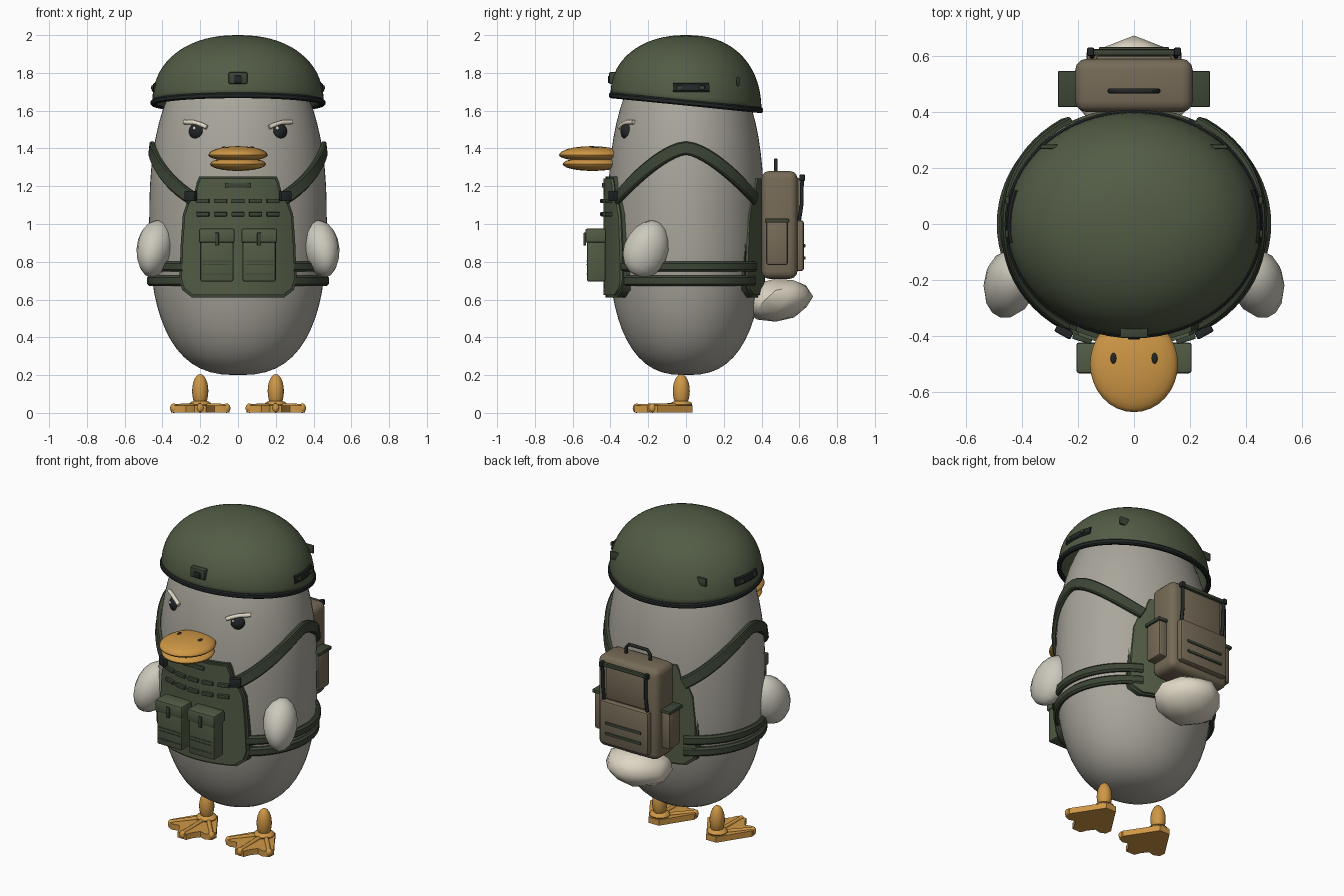
import bpy, bmesh, math, random
from math import sin, cos, pi, radians
from mathutils import Vector, Matrix

if "Cube" in bpy.data.objects:
    bpy.data.objects.remove(bpy.data.objects["Cube"])

random.seed(3)
RY = 0.88  # body depth / width


def mat(name, r, g, b):
    m = bpy.data.materials.new(name)
    m.diffuse_color = (r, g, b, 1)
    m.use_nodes = True
    m.node_tree.nodes["Principled BSDF"].inputs["Base Color"].default_value = m.diffuse_color
    return m


GREY = mat("feather_grey", .40, .38, .33)
PALE = mat("wing_pale", .60, .58, .50)
CREAM = mat("cream", .74, .68, .56)
GREEN = mat("olive", .085, .108, .06)
STRAP = mat("dark_olive", .045, .06, .036)
DARK = mat("near_black", .016, .02, .02)
BROWN = mat("pack_brown", .18, .145, .095)
ORANGE = mat("orange", .62, .31, .06)


def finish(name, bm, m):
    bmesh.ops.recalc_face_normals(bm, faces=bm.faces)
    me = bpy.data.meshes.new(name)
    bm.to_mesh(me)
    bm.free()
    me.materials.append(m)
    o = bpy.data.objects.new(name, me)
    bpy.context.collection.objects.link(o)
    return o


def box(name, c, size, m, bev=.006, rot=0):
    bm = bmesh.new()
    bmesh.ops.create_cube(bm, size=1)
    bmesh.ops.scale(bm, vec=size, verts=bm.verts)
    bmesh.ops.bevel(bm, geom=bm.edges[:], offset=min(bev, min(size) * .4), segments=3 if bev > .02 else 2,
                    affect='EDGES', profile=.5)
    bm.transform(Matrix.Translation(c) @ Matrix.Rotation(rot, 4, 'Z'))
    return finish(name, bm, m)


def ball(name, c, r, m, seg=24, rings=14, rot=(0, 0, 0), shape=None):
    bm = bmesh.new()
    bmesh.ops.create_uvsphere(bm, u_segments=seg, v_segments=rings, radius=1)
    for v in bm.verts:
        if shape:
            v.co = shape(v.co)
        v.co = Vector([a * b for a, b in zip(v.co, r)])
        v.co.rotate(Matrix.Rotation(rot[2], 3, 'Z') @ Matrix.Rotation(rot[1], 3, 'Y') @ Matrix.Rotation(rot[0], 3, 'X'))
        v.co += Vector(c)
    return finish(name, bm, m)


def sweep(name, pts, normals, section, m, closed=False):
    bm = bmesh.new()
    pts, n, rows = [Vector(p) for p in pts], len(pts), []
    for i, p in enumerate(pts):
        a, b = (pts[i - 1], pts[(i + 1) % n]) if closed else (pts[max(i - 1, 0)], pts[min(i + 1, n - 1)])
        t = (b - a).normalized()
        bi = t.cross(Vector(normals[i])).normalized()
        nn = bi.cross(t)
        rows.append([bm.verts.new(p + bi * u + nn * w) for u, w in section])
    k = len(section)
    for i in range(n if closed else n - 1):
        A, B = rows[i], rows[(i + 1) % n]
        for j in range(k):
            bm.faces.new((A[j], A[(j + 1) % k], B[(j + 1) % k], B[j]))
    if not closed:
        bm.faces.new(rows[0])
        bm.faces.new(rows[-1])
    return finish(name, bm, m)


def flat(w, h, c=.007):  # chamfered strap section
    w, h = w / 2, h / 2
    return [(w, h - c), (w - c, h), (c - w, h), (-w, h - c), (-w, c - h), (c - w, -h), (w - c, -h), (w, c - h)]


def circ(r, n=10):
    return [(r * cos(2 * pi * i / n), r * sin(2 * pi * i / n)) for i in range(n)]


def tube(name, pts, r, m, up=(.13, .31, .94)):
    return sweep(name, pts, [up] * len(pts), circ(r), m)


def lathe(name, rings, m, seg=64):
    bm = bmesh.new()
    rows = [[bm.verts.new((r * cos(2 * pi * i / seg), r * RY * sin(2 * pi * i / seg), z)) for i in range(seg)]
            for r, z in rings]
    for A, B in zip(rows, rows[1:]):
        for j in range(seg):
            bm.faces.new((A[j], A[(j + 1) % seg], B[(j + 1) % seg], B[j]))
    bm.faces.new(rows[-1])
    return bm


def radius(z):
    h, p = (.82, 2.6) if z < 1.02 else (.93, 2.4)
    return .47 * max(0, 1 - (abs(z - 1.02) / h) ** p) ** (1 / p)


def surf(th, z, off=0):
    r = radius(z) + off
    return Vector((r * cos(th), r * RY * sin(th) - off * (RY - 1) * sin(th), z))


def out(th):
    return Vector((cos(th), sin(th) / RY, 0)).normalized()


# body
zs = [1.02 - .82 * cos(pi / 2 * (i / 16)) for i in range(17)] + [1.02 + .93 * sin(pi / 2 * i / 16) for i in range(1, 17)]
bm = lathe("body", [(max(radius(z), .01), z) for z in zs], GREY)
bm.faces.new([v for v in bm.verts[:64]])
finish("body", bm, GREY)


# helmet shell, rim and fittings
def shear(x, y, z):
    return Vector((x, y, z - .1 * y * (1 - (z - 1.64) / .36)))


dome = [(.45 * max(cos(a), 0) ** .91 + .004, 1.64 + .36 * sin(a) ** .91) for a in [pi / 2 * i / 18 for i in range(19)]]
bm = lathe("helmet", dome, GREEN)
for v in bm.verts:
    v.co = shear(*v.co)
helmet = finish("helmet", bm, GREEN)
mod = helmet.modifiers.new("shell", 'SOLIDIFY')
mod.thickness, mod.offset = .018, -1
angs = [2 * pi * i / 64 for i in range(64)]
sweep("helmet_rim", [shear(.449 * cos(a), .449 * RY * sin(a), 1.642) for a in angs], [out(a) for a in angs],
      flat(.03, .026), DARK, True)
box("helmet_front_mount", (0, -.387, 1.773), (.1, .04, .062), STRAP)
box("helmet_mount_socket", (0, -.405, 1.765), (.045, .016, .04), DARK)
for s in (1, -1):
    rail = [radians(d) for d in range(-10, 19, 4)]
    sweep("helmet_rail", [(s * .442 * cos(a), .442 * RY * sin(a), 1.722) for a in rail],
          [(s * cos(a), sin(a), .2) for a in rail], flat(.048, .024), DARK)
    for y in (-.035, .085):
        box("rail_bolt", (s * .452, y, 1.722), (.016, .03, .022), STRAP)
    box("helmet_rear_clip", (s * .285, .275, 1.755), (.1, .016, .05), STRAP)

# beak
ball("upper_beak", (0, -.5, 1.365), (.157, .172, .047), ORANGE, 32, 16,
     shape=lambda v: Vector((v.x, v.y, v.z if v.z > 0 else v.z * .7)))
ball("lower_beak", (0, -.495, 1.317), (.148, .158, .036), ORANGE, 32, 12)
for s in (1, -1):
    ball("nostril", (s * .073, -.48, 1.405), (.011, .02, .006), DARK, 12, 8)
    # eyes and brows
    ball("eye", (s * .22, -.314, 1.49), (.042, .03, .043), DARK, rot=(0, 0, s * .5))
    ball("eye_glint", (s * .22 - .012, -.345, 1.507), (.009, .006, .009), CREAM, 10, 6)
    brow = [(.165, 1.512), (.195, 1.526), (.235, 1.538), (.285, 1.54)]
    tube("brow", [(s * x, -RY * math.sqrt(radius(z) ** 2 - x * x) - .008, z) for x, z in brow], .012, CREAM)
    # wings
    ball("wing", (s * .44, -.208, .87), (.096, .12, .157), PALE, 14, 9, (radians(-24), -s * .12, s * .25),
         lambda v: Vector((v.x * (1 + .12 * v.z), v.y * (1 - .1 * v.z), v.z)))

# fluffy tail
bm = bmesh.new()
bmesh.ops.create_icosphere(bm, subdivisions=2, radius=1)
for v in bm.verts:
    v.co *= random.uniform(.95, 1.05)
    t = max(v.co.y, 0)
    v.co = Vector((v.co.x * .2 * (1 - .15 * t), .475 + v.co.y * .19, .595 + v.co.z * .115 + .02 * t))
finish("tail", bm, CREAM)

# legs and webbed feet
half = [(.035, .035), (.07, -.02), (.155, -.15), (.15, -.19), (.115, -.205), (.075, -.195), (.045, -.235), (.03, -.272)]
outline = half + [(-x, y) for x, y in reversed(half)]
for s in (1, -1):
    cx = .2 * s
    ball("leg", (cx, -.025, .115), (.043, .045, .09), ORANGE, 20, 12)
    ball("ankle", (cx, -.025, .045), (.06, .058, .022), ORANGE, 20, 8)
    bm = bmesh.new()
    f = bm.faces.new([bm.verts.new((cx + x, y, 0.002)) for x, y in outline])
    r = bmesh.ops.extrude_face_region(bm, geom=[f])
    top = [v for v in r['geom'] if isinstance(v, bmesh.types.BMVert)]
    bmesh.ops.translate(bm, vec=(0, 0, .036), verts=top)
    finish("webbed_foot", bm, ORANGE)
    for dx, y in ((-.14, -.178), (0, -.262), (.14, -.178)):
        tube("toe_ridge", [(cx + dx * .1, -.03, .04), (cx + dx, y, .034)], .013, ORANGE)
        ball("toe_tip", (cx + dx, y, .025), (.02, .02, .025), ORANGE, 12, 8)


# vest plates wrapped around front and back
def plate_y(x, d):
    return d - .095 * (x / .31) ** 2


ROWS = [(.612, .245), (.65, .295), (.7, .31), (.9, .303), (1.05, .292), (1.11, .272), (1.17, .23), (1.22, .218), (1.252, .205)]


def plate(name, side, d, grow, thick, m, scale=1):
    bm = bmesh.new()
    N = 14
    layers = []
    for dd in (d, d - thick):
        layers.append([[bm.verts.new((x, side * plate_y(x, dd - inset), .93 + (z - .93) * scale))
                        for x in [w * scale * (2 * i / N - 1) for i in range(N + 1)]]
                       for z, w in ROWS for inset in [0]])
    for L in layers:
        for A, B in zip(L, L[1:]):
            for i in range(N):
                bm.faces.new((A[i], A[i + 1], B[i + 1], B[i]))
    loops = [L[0] + [r[-1] for r in L[1:]] + L[-1][-2::-1] + [r[0] for r in L[-2:0:-1]] for L in layers]
    A, B = loops
    for i in range(len(A)):
        j = (i + 1) % len(A)
        bm.faces.new((A[i], A[j], B[j], B[i]))
    return finish(name, bm, m)


for nm, side, d in (("front", -1, .425), ("back", 1, .405)):
    plate(nm + "_plate_edge", side, d, 0, .075, STRAP)
    plate(nm + "_plate", side, d + .012, 0, .05, GREEN, .965)
box("chest_label", (0, -.437, 1.205), (.14, .016, .026), STRAP)
for z in (1.052, 1.122):
    for x in (-.185, -.0925, 0, .0925, .185):
        box("webbing_loop", (x, -plate_y(x, .443), z), (.07, .022, .022), STRAP, .004, x * 1.6)

for s in (1, -1):
    # vest pouches
    box("pouch", (s * .112, -.475, .83), (.176, .1, .27), GREEN, .012)
    box("pouch_flap", (s * .112, -.478, .938), (.188, .11, .075), GREEN, .01)
    box("flap_tab", (s * .112, -.536, .92), (.022, .014, .07), STRAP)
    for z in (.735, .785, .805):
        box("pouch_seam", (s * .112, -.525, z), (.15, .005, .006), STRAP, .001)
    # shoulder straps and buckles
    th = [radians(-60 + 5 * i) for i in range(25)]
    pts = []
    for a in th:
        y = abs(.41 * sin(a))
        p = surf(a, 1.402 - .25 * (y / .34) ** 1.6, .01)
        pts.append((s * p.x, p.y, p.z))
    nrm = [(s * out(a).x, out(a).y, .12) for a in th]
    sweep("shoulder_strap", pts, nrm, flat(.07, .03), STRAP)
    box("strap_buckle", (s * .25, -.385, 1.148), (.065, .03, .055), DARK, .006, s * .5)
    # side belts
    for z in (.775, .7):
        p = [surf(a, z, .012) for a in th]
        sweep("side_belt", [(s * q.x, q.y, q.z) for q in p], [(s * out(a).x, out(a).y, 0) for a in th],
              flat(.055, .032, .011), STRAP)

# backpack
box("backpack", (0, .495, .995), (.42, .19, .57), BROWN, .04)
box("pack_pocket", (0, .6, .885), (.34, .05, .27), BROWN, .016)
box("pack_upper_panel", (0, .59, 1.135), (.27, .022, .22), BROWN, .008)
box("pack_top_bar", (0, .612, 1.245), (.33, .022, .022), STRAP)
for z in (.82, .885):
    box("pocket_strip", (0, .625, z), (.25, .014, .018), STRAP, .004)
tube("carry_handle", [(-.085, .475, 1.265), (-.083, .475, 1.315), (-.065, .475, 1.338), (.065, .475, 1.338),
                      (.083, .475, 1.315), (.085, .475, 1.265)], .01, DARK, (0, 1, 0))
for s in (1, -1):
    tube("pack_cord", [(s * .15, .6, 1.02), (s * .15, .612, 1.1), (s * .152, .615, 1.26)], .01, DARK, (0, 1, 0))
    box("cord_knob", (s * .155, .615, 1.245), (.026, .03, .034), DARK)
    box("pack_side_pouch", (s * .225, .482, .9), (.075, .115, .235), BROWN, .014)
    box("side_pouch_flap", (s * .228, .482, 1.018), (.088, .13, .022), STRAP, .006)

# shading
bpy.ops.object.select_all(action='SELECT')
bpy.context.view_layer.objects.active = helmet
bpy.ops.object.shade_smooth_by_angle(angle=radians(38))
